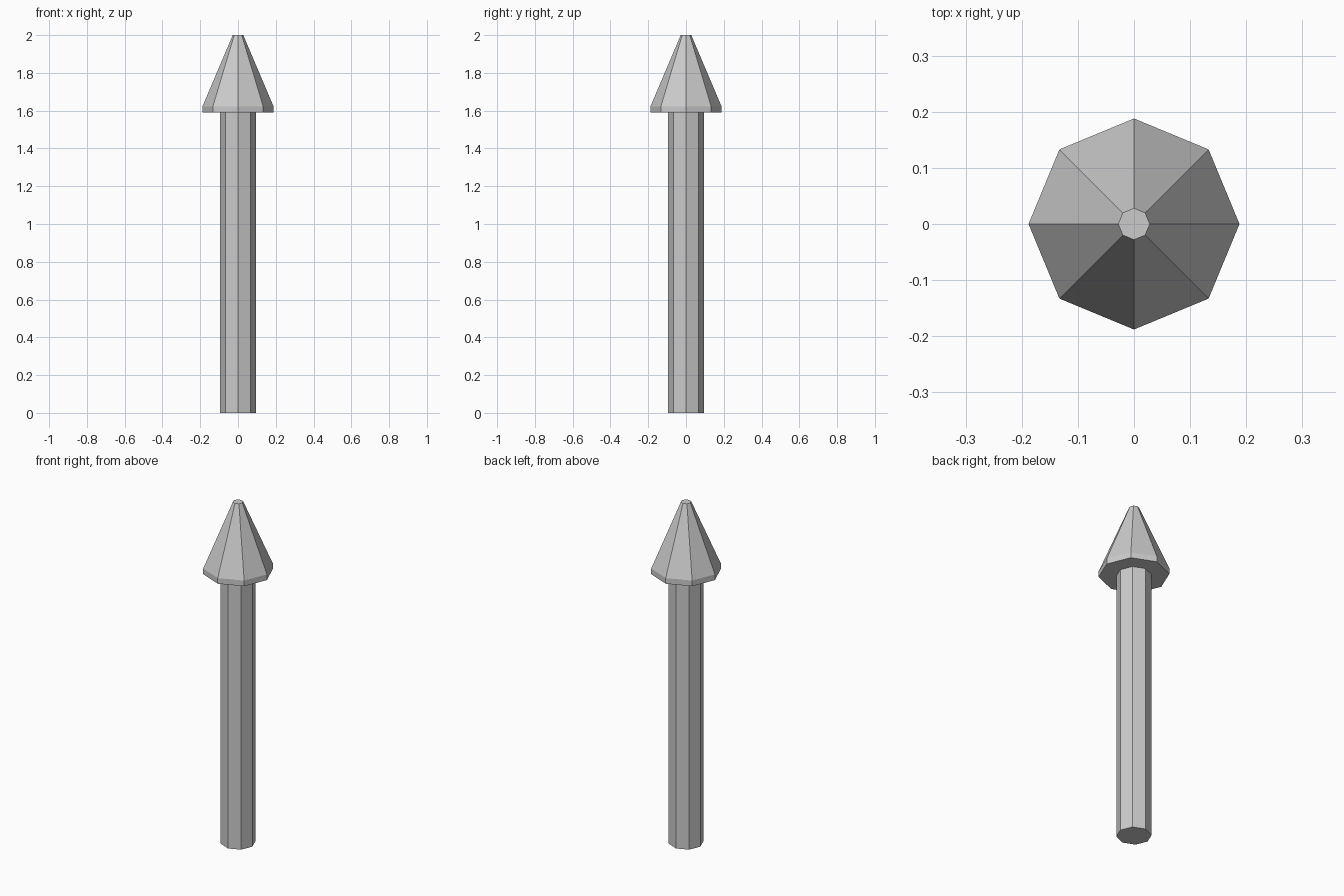
import bpy, bmesh
from math import cos, sin, tau

if "Cube" in bpy.data.objects:
    bpy.data.objects.remove(bpy.data.objects["Cube"])

SIDES = 8

grey = bpy.data.materials.new("light_grey")
grey.diffuse_color = (0.6, 0.6, 0.6, 1)
grey.use_nodes = True
grey.node_tree.nodes["Principled BSDF"].inputs["Base Color"].default_value = grey.diffuse_color


def lathe(name, profile):
    """Octagonal solid from (radius, height) pairs, capped at both ends."""
    bm = bmesh.new()
    rings = [[bm.verts.new((r * cos(tau * i / SIDES), r * sin(tau * i / SIDES), z))
              for i in range(SIDES)] for r, z in profile]
    for low, high in zip(rings, rings[1:]):
        for i in range(SIDES):
            j = (i + 1) % SIDES
            bm.faces.new((low[i], low[j], high[j], high[i]))
    bm.faces.new(rings[0][::-1])
    bm.faces.new(rings[-1])
    mesh = bpy.data.meshes.new(name)
    bm.to_mesh(mesh)
    bm.free()
    mesh.materials.append(grey)
    obj = bpy.data.objects.new(name, mesh)
    bpy.context.collection.objects.link(obj)
    return obj


# Straight post
lathe("shaft", [(0.094, 0), (0.094, 1.59)])
# Pointed cap with a short vertical rim and a small flat tip
lathe("spear_head", [(0.188, 1.59), (0.188, 1.623), (0.028, 2.0)])
